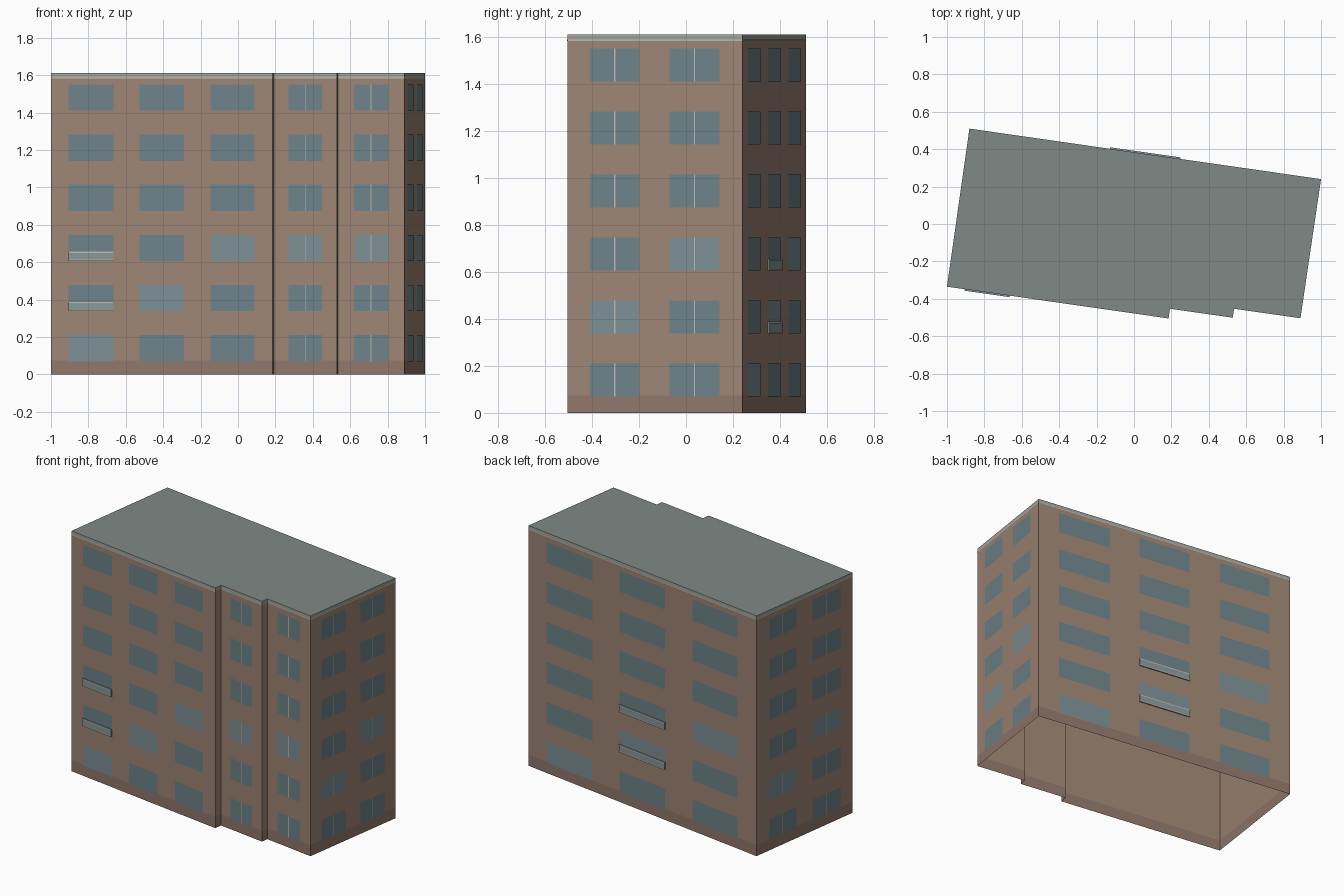
import bpy, bmesh
from mathutils import Vector

if "Cube" in bpy.data.objects:
    bpy.data.objects.remove(bpy.data.objects["Cube"])

H = 1.61
FOOT = [(-1, -.335), (.185, -.505), (.192, -.453), (.528, -.501), (.535, -.453),
        (.89, -.504), (1, .24), (-.88, .51)]          # counter-clockwise footprint
N = len(FOOT)
ROWS = [.07 + .268 * i for i in range(6)]
WIN_H = .14


def material(name, rgb):
    m = bpy.data.materials.new(name)
    m.diffuse_color = (*rgb, 1)
    m.use_nodes = True
    m.node_tree.nodes["Principled BSDF"].inputs["Base Color"].default_value = m.diffuse_color
    return m


WALL = material("wall_brown", (.34, .235, .175))
BASE = material("base_brown", (.28, .185, .15))
TRIM = material("trim_grey", (.36, .38, .34))
LINE = material("pale_line", (.48, .49, .44))
ROOF = material("roof_grey", (.22, .25, .235))
GLASS = material("glass", (.155, .225, .25))
LIGHT_GLASS = material("light_glass", (.20, .275, .295))
RAIL = material("balcony_panel", (.25, .31, .31))


def make(name, faces, mat):
    bm = bmesh.new()
    for f in faces:
        bm.faces.new([bm.verts.new(p) for p in f])
    bmesh.ops.remove_doubles(bm, verts=bm.verts, dist=1e-5)
    me = bpy.data.meshes.new(name)
    bm.to_mesh(me)
    bm.free()
    me.materials.append(mat)
    ob = bpy.data.objects.new(name, me)
    bpy.context.collection.objects.link(ob)


def panel(side, u0, u1, z0, z1, off=0.0):
    """Rectangle on a footprint side, pushed outward by off."""
    a, b = Vector((*FOOT[side], 0)), Vector((*FOOT[(side + 1) % N], 0))
    d = b - a
    n = Vector((d.y, -d.x, 0)).normalized() * off
    p, q = a + d * u0 + n, a + d * u1 + n
    return [Vector((v.x, v.y, z)) for v, z in ((p, z0), (q, z0), (q, z1), (p, z1))]


def slab(side, u0, u1, z0, z1, off):
    """Box standing out from a wall."""
    i, o = panel(side, u0, u1, z0, z1), panel(side, u0, u1, z0, z1, off)
    return [o] + [[o[(k + 1) % 4], o[k], i[k], i[(k + 1) % 4]] for k in range(4)]


# Wall shell in three bands, open underneath, with a flat roof
for name, z0, z1, mat in (("base_band", 0, .075, BASE), ("walls", .075, 1.585, WALL),
                          ("roof_trim", 1.585, H, TRIM)):
    make(name, [panel(s, 0, 1, z0, z1) for s in range(N)], mat)
make("roof", [[(x, y, H) for x, y in FOOT]], ROOF)
make("trim_line", [panel(s, 0, 1, 1.583, 1.589, .001) for s in (0, 2, 4, 5, 6, 7)], LINE)

# Window columns for each side: spans, centre bar, first row of the paler diagonal
THREE = [(.08, .282), (.4, .6), (.72, .918)]
TWO = [(.128, .412), (.583, .87)]
LAYOUT = {0: (THREE, False, 0), 2: ([(.232, .768)], True, 2), 4: ([(.239, .76)], True, 2),
          5: (TWO, True, 1), 6: (THREE, False, 0), 7: (TWO, True, 1)}
glass, pale, bars = [], [], []
for side, (cols, bar, first) in LAYOUT.items():
    length = (Vector(FOOT[(side + 1) % N]) - Vector(FOOT[side])).length
    for c, (u0, u1) in enumerate(cols):
        for r, z in enumerate(ROWS):
            dest = pale if r == first + c else glass
            dest.append(panel(side, u0, u1, z, z + WIN_H, .002))
            if bar:
                m, w = (u0 + u1) / 2, .0025 / length
                bars.append(panel(side, m - w, m + w, z, z + WIN_H, .003))
make("windows", glass, GLASS)
make("pale_windows", pale, LIGHT_GLASS)
make("window_bars", bars, LINE)

# Shallow balconies on the second and third floors, front and back
panels, rails = [], []
for side, col in ((0, 0), (6, 1)):
    u0, u1 = THREE[col]
    for z in ROWS[1:3]:
        panels += slab(side, u0, u1, z, z + .05, .008)
        for zz in (z, z + .043):
            rails.append(panel(side, u0, u1, zz, zz + .007, .009))
make("balcony_panels", panels, RAIL)
make("balcony_rails", rails, LINE)
